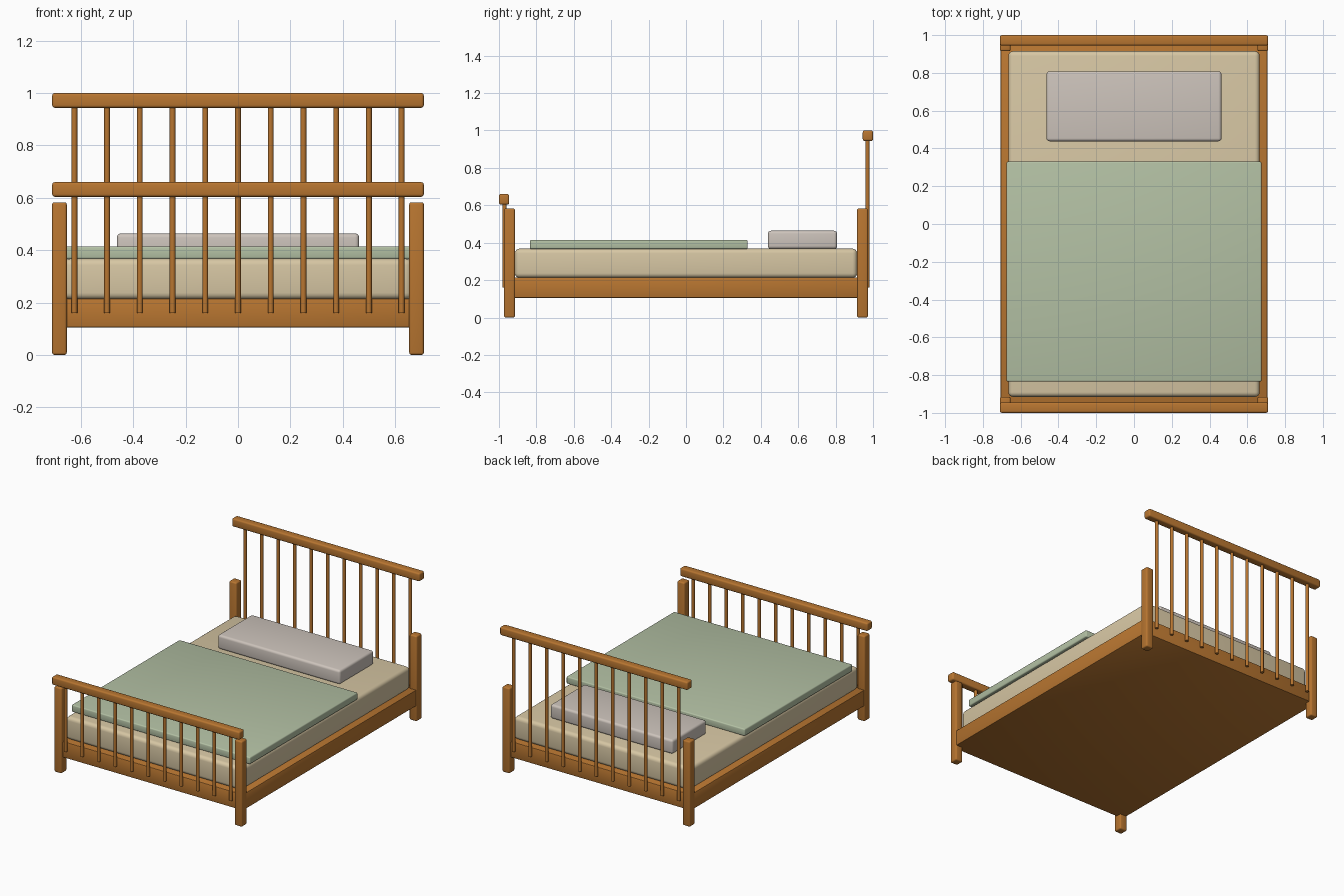
import bpy, math

if "Cube" in bpy.data.objects:
    bpy.data.objects.remove(bpy.data.objects["Cube"])


def material(name, color):
    m = bpy.data.materials.new(name)
    m.diffuse_color = (*color, 1)
    m.use_nodes = True
    m.node_tree.nodes["Principled BSDF"].inputs["Base Color"].default_value = m.diffuse_color
    return m


wood = material("warm wood", (0.48, 0.18, 0.03))
cream = material("cream mattress", (0.68, 0.57, 0.37))
green = material("sage blanket", (0.45, 0.53, 0.37))
pale = material("pale pillow", (0.61, 0.55, 0.50))


def box(name, lo, hi, mat, bevel, segments=3):
    """Rounded box between two corners."""
    bpy.ops.mesh.primitive_cube_add(
        size=1, location=[(a + b) / 2 for a, b in zip(lo, hi)])
    o = bpy.context.object
    o.name = name
    o.scale = [b - a for a, b in zip(lo, hi)]
    bpy.ops.object.transform_apply(location=False, rotation=False, scale=True)
    o.data.materials.append(mat)
    mod = o.modifiers.new("rounded edges", 'BEVEL')
    mod.width = bevel
    mod.segments = segments
    bpy.ops.object.modifier_apply(modifier=mod.name)
    bpy.ops.object.shade_smooth_by_angle(angle=math.radians(35))
    return o


def spindle(name, x, y, z0, z1):
    bpy.ops.mesh.primitive_cylinder_add(
        vertices=12, radius=0.011, depth=z1 - z0, location=(x, y, (z0 + z1) / 2))
    o = bpy.context.object
    o.name = name
    o.data.materials.append(wood)
    bpy.ops.object.shade_smooth_by_angle(angle=math.radians(35))


# Solid bed base
box("bed_base", (-0.706, -0.955, 0.105), (0.706, 0.955, 0.215), wood, 0.006, 2)

# Corner posts
for sx, side in ((-1, "left"), (1, "right")):
    for sy, end in ((-1, "front"), (1, "back")):
        x, y = sx * 0.682, sy * 0.944
        box(f"{end}_{side}_post", (x - 0.028, y - 0.029, 0),
            (x + 0.028, y + 0.029, 0.583), wood, 0.009)

# Headboard and footboard: top rail with eleven spindles
for name, sy, top in (("headboard", 1, 1.0), ("footboard", -1, 0.66)):
    y = sy * 0.9725
    box(f"{name}_rail", (-0.71, y - 0.0275, top - 0.056),
        (0.71, y + 0.0275, top), wood, 0.01)
    for i in range(11):
        spindle(f"{name}_spindle_{i + 1}", -0.625 + 0.125 * i, sy * 0.97, 0.16, top - 0.03)

# Bedding
box("mattress", (-0.665, -0.915, 0.212), (0.665, 0.915, 0.368), cream, 0.025, 4)
box("blanket", (-0.675, -0.835, 0.366), (0.675, 0.33, 0.415), green, 0.008)
box("pillow", (-0.463, 0.438, 0.367), (0.463, 0.808, 0.464), pale, 0.016, 4)
